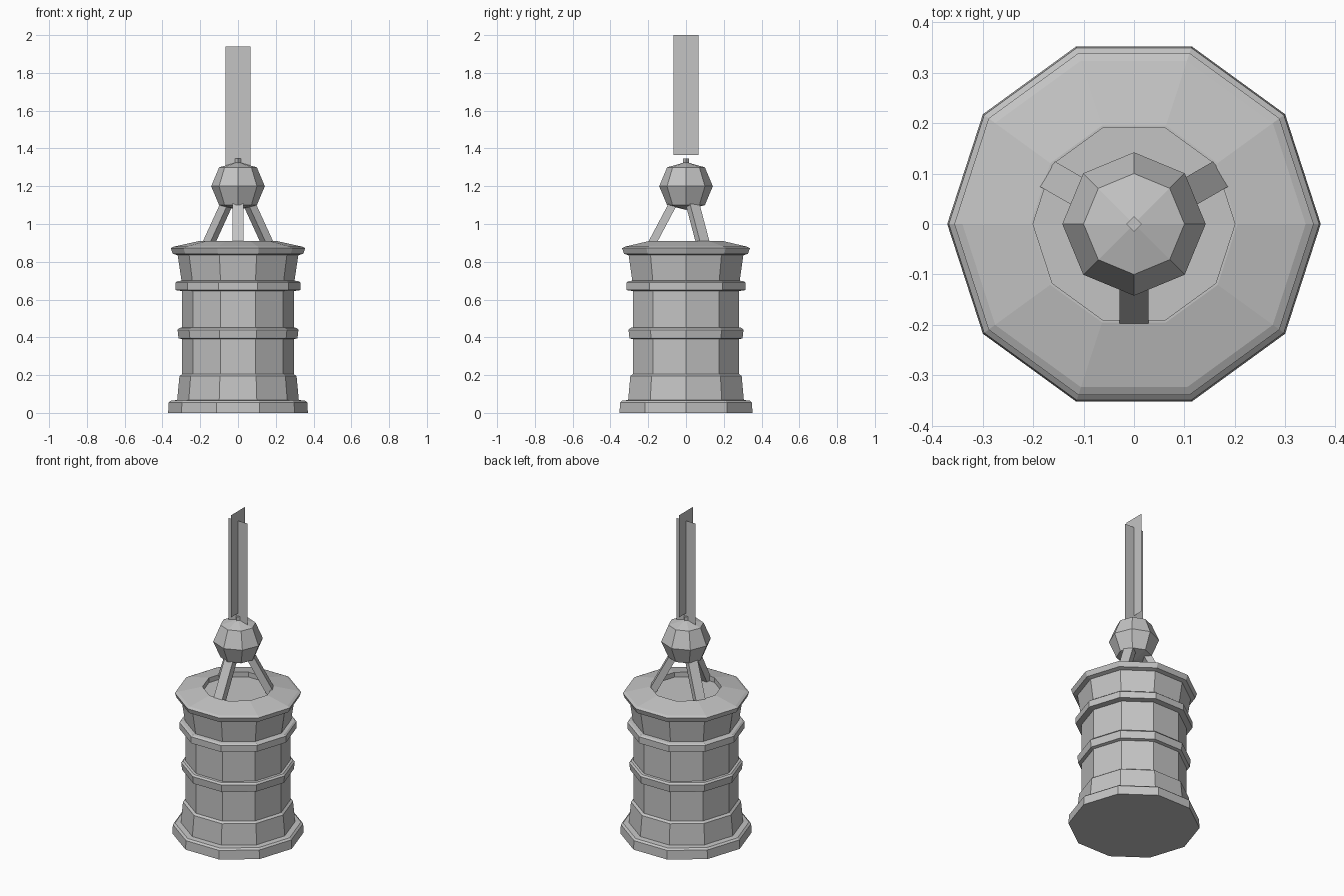
import bpy
import bmesh
from math import cos, sin, pi, radians
from mathutils import Matrix

if "Cube" in bpy.data.objects:
    bpy.data.objects.remove(bpy.data.objects["Cube"], do_unlink=True)

grey = bpy.data.materials.new("plain grey")
grey.use_nodes = True
grey.diffuse_color = (0.55, 0.55, 0.55, 1)
grey.node_tree.nodes["Principled BSDF"].inputs["Base Color"].default_value = (0.55, 0.55, 0.55, 1)


def finish(name, bm, recalc=True):
    if recalc:
        bmesh.ops.recalc_face_normals(bm, faces=bm.faces)
    mesh = bpy.data.meshes.new(name)
    bm.to_mesh(mesh)
    bm.free()
    mesh.materials.append(grey)
    obj = bpy.data.objects.new(name, mesh)
    bpy.context.collection.objects.link(obj)
    return obj


def lathe(name, profile, sides):
    """Faceted solid from (radius, height) pairs; radius 0 makes a point."""
    bm = bmesh.new()
    rings = []
    for r, z in profile:
        if r == 0:
            rings.append([bm.verts.new((0, 0, z))] * sides)
        else:
            rings.append([bm.verts.new((r * cos(2 * pi * i / sides), r * sin(2 * pi * i / sides), z))
                          for i in range(sides)])
    for low, high in zip(rings, rings[1:]):
        for i in range(sides):
            j = (i + 1) % sides
            corners = list(dict.fromkeys((low[i], low[j], high[j], high[i])))
            bm.faces.new(corners)
    for ring in (rings[0], rings[-1]):
        if ring[0] is not ring[1]:
            bm.faces.new(ring)
    return finish(name, bm)


# Ten-sided drum with foot, bands, flared neck
lathe("body", [
    (0.37, 0), (0.367, 0.055), (0.355, 0.065), (0.322, 0.068),
    (0.31, 0.195), (0.296, 0.205), (0.296, 0.39),
    (0.315, 0.395), (0.32, 0.44), (0.31, 0.45), (0.296, 0.452), (0.296, 0.645),
    (0.33, 0.65), (0.33, 0.69), (0.32, 0.698), (0.299, 0.7), (0.32, 0.838)], 10)

# Sloped lid with a shallow recess
lathe("lid", [
    (0.32, 0.835), (0.345, 0.842), (0.356, 0.872), (0.34, 0.88),
    (0.205, 0.91), (0.2, 0.91), (0.2, 0.88)], 10)

# Three slanted struts, each leaning in towards the ball
for turn, label in ((-90, "front"), (30, "left"), (150, "right")):
    bm = bmesh.new()
    bmesh.ops.create_cube(bm, size=1)
    for v in bm.verts:
        top = v.co.z > 0
        radius = (0.062 if top else 0.188) + v.co.x * 0.048
        v.co = (radius, v.co.y * 0.058, 1.12 if top else 0.882)
    bm.transform(Matrix.Rotation(radians(turn), 4, "Z"))
    finish(label + "_strut", bm)

# Faceted ball and its little stem
lathe("ball", [(0, 1.075), (0.1, 1.1), (0.142, 1.2), (0.1, 1.3), (0, 1.328)], 8)
lathe("stem", [(0.015, 1.3), (0.015, 1.348)], 4)

# Two crossed flat hanging strips
for name, turn, low, high in (("wide_strip", 0, 1.3, 1.94), ("deep_strip", 90, 1.365, 2.0)):
    bm = bmesh.new()
    bm.faces.new([bm.verts.new((x, 0, z)) for x, z in
                  ((-0.067, low), (0.067, low), (0.067, high), (-0.067, high))])
    bm.transform(Matrix.Rotation(radians(turn), 4, "Z"))
    finish(name, bm, recalc=False)
